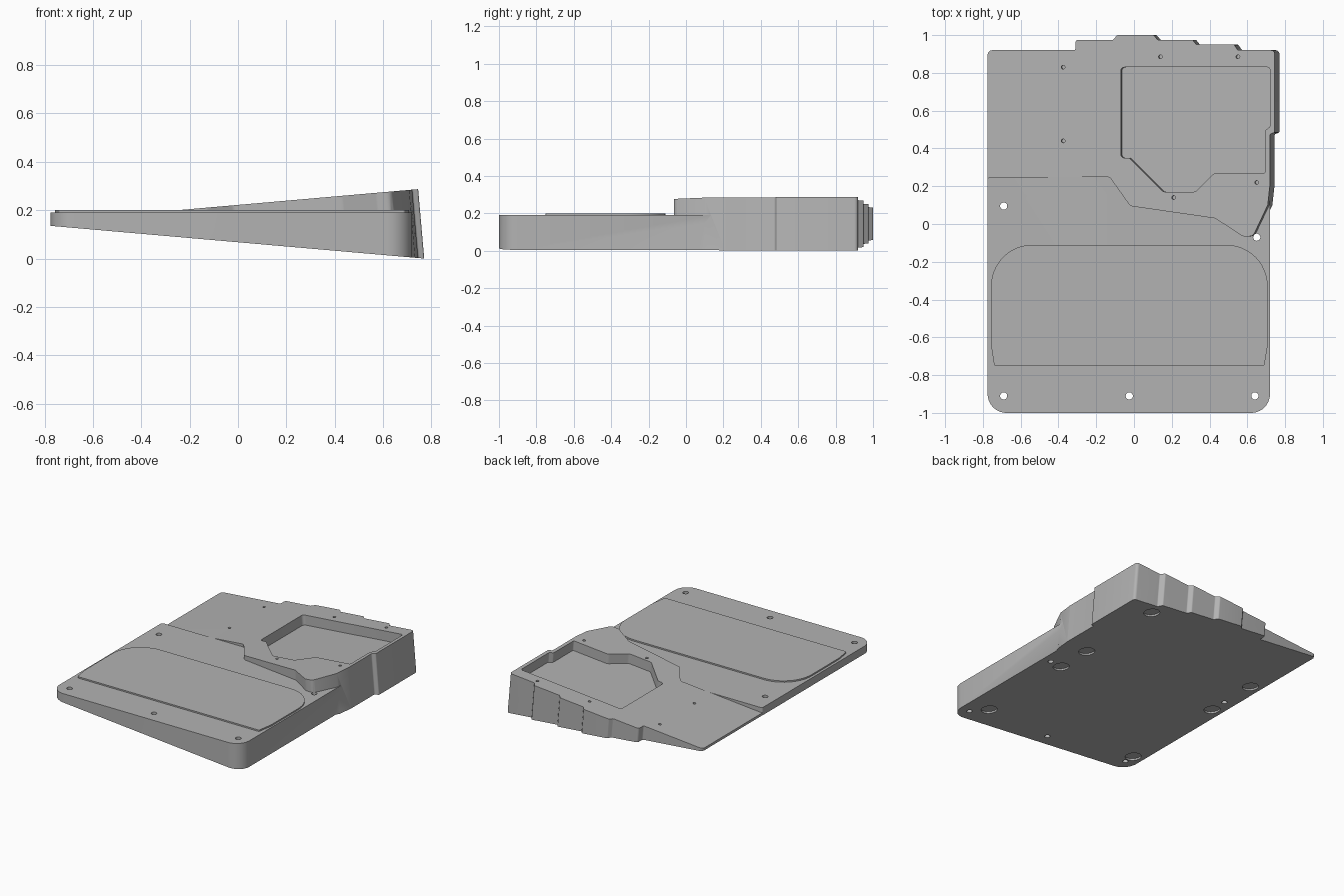
import bpy, bmesh
from math import sin, cos, pi, radians
from mathutils import Vector

if "Cube" in bpy.data.objects:
    bpy.data.objects.remove(bpy.data.objects["Cube"])

grey = bpy.data.materials.new("matte_grey")
grey.use_nodes = True
COLOUR = (0.45, 0.45, 0.45, 1)
grey.diffuse_color = COLOUR
grey.node_tree.nodes["Principled BSDF"].inputs["Base Color"].default_value = COLOUR

# Reference planes as (height at x = 0, slope along x)
DECK = (0.222, 0.0875)
BASE = (0.0675, -0.0875)
REST = (0.19, 0)


def rounded(points, steps=6):
    """Outline from (x, y, radius) corners."""
    out = []
    for i, (x, y, r) in enumerate(points):
        p = Vector((x, y))
        if not r:
            out.append(p)
            continue
        a = (Vector(points[i - 1][:2]) - p).normalized()
        b = (Vector(points[(i + 1) % len(points)][:2]) - p).normalized()
        reach = r * ((1 + a.dot(b)) / (1 - a.dot(b))) ** 0.5
        start, end = p + a * reach, p + b * reach
        mid = (a + b).normalized()
        centre = p + mid * (reach ** 2 + r ** 2) ** 0.5
        v0, v1 = start - centre, end - centre
        turn = v0.angle(v1)
        for k in range(steps + 1):
            t = k / steps
            out.append(centre + (v0 * sin((1 - t) * turn) + v1 * sin(t * turn)) / sin(turn))
    return out


def circle(x, y, r, n=24):
    return [Vector((x + r * cos(2 * pi * k / n), y + r * sin(2 * pi * k / n)))
            for k in range(n)]


def prism(name, outline, plane, low, high):
    """Extrude an outline square to a sloping plane, from low to high."""
    z0, k = plane
    bm = bmesh.new()
    rings = [[bm.verts.new((p.x - k * h, p.y, z0 + k * p.x + h)) for p in outline]
             for h in (low, high)]
    bm.faces.new(rings[0])
    bm.faces.new(rings[1])
    n = len(outline)
    for i in range(n):
        j = (i + 1) % n
        bm.faces.new((rings[0][i], rings[0][j], rings[1][j], rings[1][i]))
    bmesh.ops.recalc_face_normals(bm, faces=bm.faces)
    mesh = bpy.data.meshes.new(name)
    bm.to_mesh(mesh)
    bm.free()
    mesh.materials.append(grey)
    ob = bpy.data.objects.new(name, mesh)
    bpy.context.collection.objects.link(ob)
    return ob


def activate(ob):
    bpy.ops.object.select_all(action='DESELECT')
    ob.select_set(True)
    bpy.context.view_layer.objects.active = ob


def combine(ob, other, operation):
    activate(ob)
    mod = ob.modifiers.new(operation, 'BOOLEAN')
    mod.operation = operation
    mod.solver = 'EXACT'
    mod.object = other
    bpy.ops.object.modifier_apply(modifier=mod.name)
    bpy.data.objects.remove(other)


# Sloping rear deck with a stepped back edge and a pointed front lip
deck_outline = rounded([
    (-0.775, 0.2, 0), (-0.775, 0.92, 0.025),
    (-0.31, 0.92, 0.01), (-0.31, 0.975, 0.015),
    (-0.11, 0.975, 0.01), (-0.09, 1, 0.012),
    (0.105, 1, 0.012), (0.125, 0.975, 0.01),
    (0.31, 0.975, 0.012), (0.33, 0.95, 0.01),
    (0.53, 0.95, 0.012), (0.55, 0.92, 0.01),
    (0.745, 0.92, 0.02), (0.745, 0.485, 0.01),
    (0.72, 0.475, 0.01), (0.72, 0.21, 0.02), (0.708, 0.1, 0),
    (0.63, -0.065, 0.03), (0.575, -0.065, 0.03),
    (0.43, 0.03, 0.03), (-0.02, 0.095, 0.03),
    (-0.13, 0.25, 0.03), (-0.365, 0.25, 0), (-0.4, 0.2, 0)])
body = prism("case_body", deck_outline, DECK, -0.5, 0)

# Level front rest
rest_outline = rounded([
    (-0.775, -1, 0.1), (0.72, -1, 0.1), (0.72, 0.13, 0), (0.65, 0.32, 0),
    (-0.3, 0.32, 0), (-0.365, 0.25, 0), (-0.775, 0.25, 0.015)], 10)
combine(body, prism("front_rest", rest_outline, REST, -0.4, 0), 'UNION')

# Trim to the sloping underside
box = [Vector((x, y)) for x, y in ((-2, -2), (2, -2), (2, 2), (-2, 2))]
combine(body, prism("base_trim", box, BASE, -1, 0), 'DIFFERENCE')

# Recessed pocket in the deck
pocket = rounded([
    (-0.07, 0.83, 0.02), (0.72, 0.83, 0.015), (0.72, 0.515, 0.012),
    (0.695, 0.495, 0.012), (0.695, 0.27, 0.01), (0.425, 0.27, 0.03),
    (0.325, 0.17, 0.03), (0.155, 0.17, 0.03), (-0.025, 0.35, 0.02),
    (-0.07, 0.35, 0.02)])
combine(body, prism("pocket_cutter", pocket, DECK, -0.07, 0.1), 'DIFFERENCE')

# Through holes in the rest
for x, y in ((-0.69, 0.095), (0.65, -0.07), (-0.69, -0.91), (-0.025, -0.91), (0.64, -0.91)):
    combine(body, prism("hole_cutter", circle(x, y, 0.019), REST, -0.5, 0.05), 'DIFFERENCE')

# Small blind screw holes in the deck
for x, y in ((-0.375, 0.83), (-0.375, 0.44), (0.14, 0.885),
             (0.55, 0.885), (0.65, 0.22), (0.21, 0.14)):
    combine(body, prism("screw_cutter", circle(x, y, 0.01, 16), DECK, -0.04, 0.05), 'DIFFERENCE')

# Shallow round foot recesses underneath
for x, y in ((0.545, 0.83), (0.545, 0.17), (0.545, -0.09), (0.545, -0.82),
             (-0.69, 0.36), (-0.69, -0.03), (-0.69, -0.83)):
    combine(body, prism("foot_cutter", circle(x, y, 0.053, 32), BASE, -0.05, 0.012), 'DIFFERENCE')

# Raised palm pad
pad_outline = rounded([
    (-0.74, -0.75, 0.01), (0.69, -0.75, 0.01), (0.708, -0.64, 0.1),
    (0.708, -0.11, 0.22), (-0.757, -0.11, 0.22), (-0.757, -0.64, 0.1)], 12)
pad = prism("palm_pad", pad_outline, REST, -0.005, 0.01)

for ob in (body, pad):
    activate(ob)
    bpy.ops.object.shade_smooth_by_angle(angle=radians(30))
